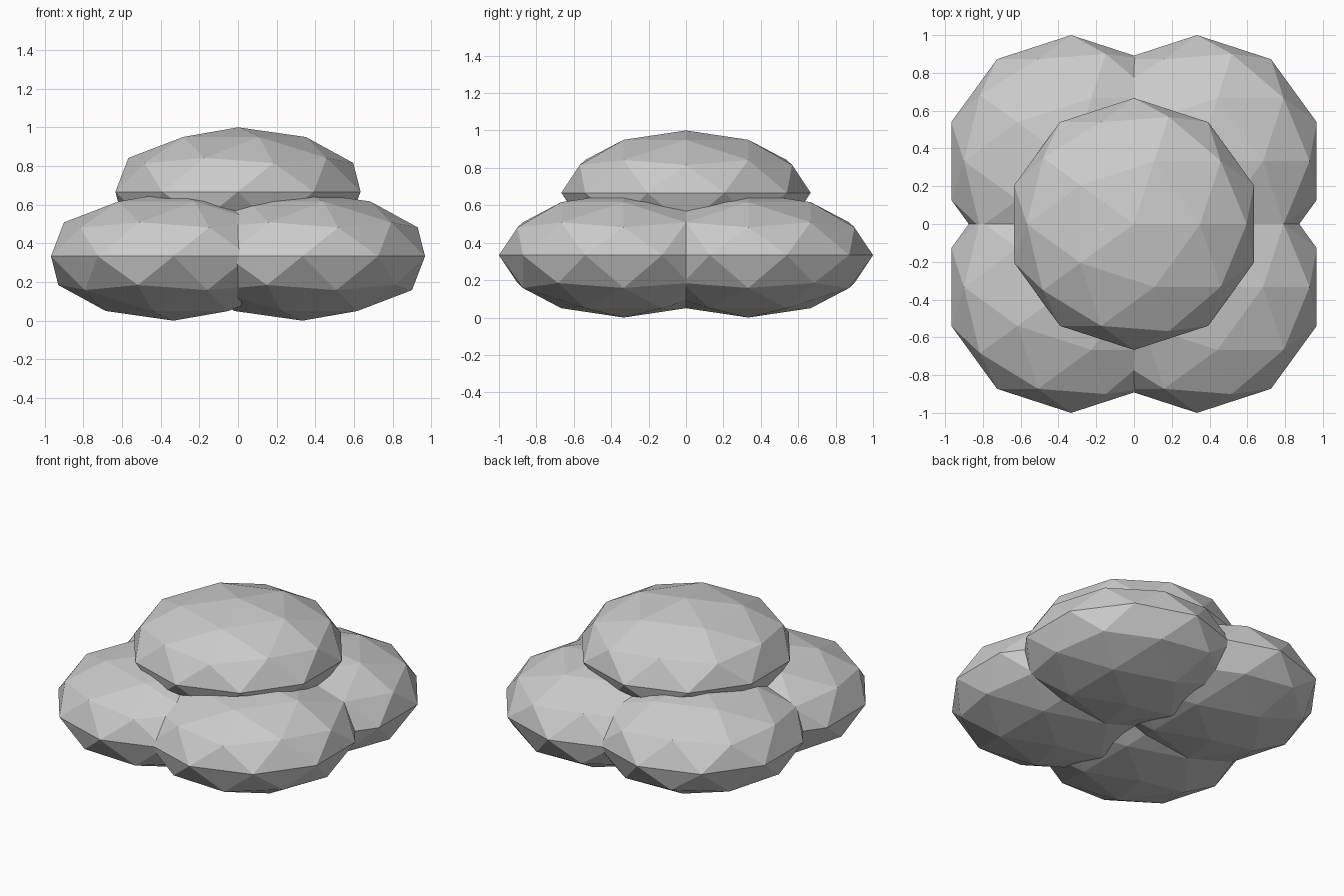
import bpy

if "Cube" in bpy.data.objects:
    bpy.data.objects.remove(bpy.data.objects["Cube"])

R = 2 / 3   # horizontal radius of each puff
H = 1 / 3   # half height, also the offset from the centre


def puff(name, x, y, z):
    # Flat-shaded faceted ball, squashed to half height
    bpy.ops.mesh.primitive_ico_sphere_add(subdivisions=2, radius=R, location=(x, y, z))
    ob = bpy.context.object
    ob.name = name
    ob.scale = (1, 1, H / R)
    bpy.ops.object.transform_apply(location=False, rotation=False, scale=True)
    return ob


# Four overlapping puffs form the base
for side, sx in (("left", -1), ("right", 1)):
    for end, sy in (("front", -1), ("back", 1)):
        puff(f"base_puff_{end}_{side}", sx * H, sy * H, H)

# One puff sits on top in the middle
puff("top_puff", 0, 0, 2 * H)
